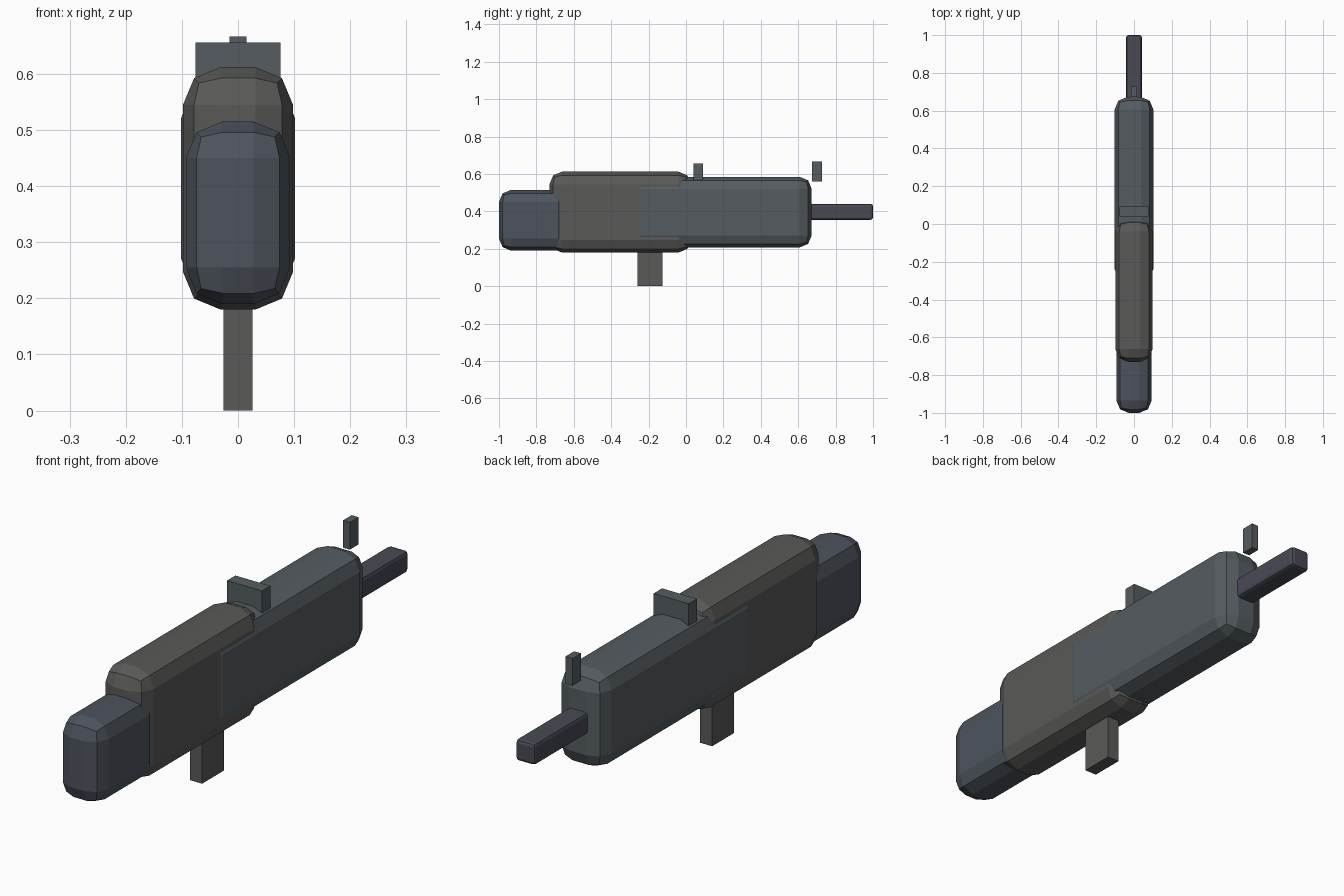
import bpy

if "Cube" in bpy.data.objects:
    bpy.data.objects.remove(bpy.data.objects["Cube"])

# Dark blue-grey and warm grey finishes
COLOURS = {
    "stock_grey": (0.075, 0.088, 0.11),
    "body_grey": (0.10, 0.10, 0.097),
    "fore_grey": (0.09, 0.107, 0.118),
    "barrel_grey": (0.065, 0.068, 0.088),
}
mats = {}
for name, rgb in COLOURS.items():
    mats[name] = bpy.data.materials.new(name)
    mats[name].diffuse_color = (*rgb, 1)


def block(name, half_x, y, z, mat, bevel=0.0):
    """Box centred on x, spanning y and z ranges, with optional rounded edges."""
    bpy.ops.mesh.primitive_cube_add(
        size=1, location=(0, (y[0] + y[1]) / 2, (z[0] + z[1]) / 2))
    ob = bpy.context.object
    ob.name = name
    ob.scale = (2 * half_x, y[1] - y[0], z[1] - z[0])
    bpy.ops.object.transform_apply(location=False, rotation=False, scale=True)
    ob.data.materials.append(mats[mat])
    if bevel:
        mod = ob.modifiers.new("rounded_edges", "BEVEL")
        mod.width = bevel
        mod.segments = 2
    return ob


# Main body, rear to front
block("stock", 0.093, (-1.0, -0.62), (0.19, 0.515), "stock_grey", 0.065)
block("receiver", 0.098, (-0.73, 0.027), (0.18, 0.612), "body_grey", 0.067)
block("handguard", 0.102, (-0.305, 0.672), (0.207, 0.585), "fore_grey", 0.065)
block("barrel", 0.042, (0.60, 1.0), (0.355, 0.44), "barrel_grey", 0.013)

# Grip below the receiver
block("grip", 0.026, (-0.26, -0.125), (0.0, 0.25), "body_grey")

# Sights on top
block("rear_sight", 0.076, (0.04, 0.092), (0.555, 0.656), "fore_grey")
block("front_sight", 0.015, (0.673, 0.727), (0.56, 0.667), "fore_grey")

for m in bpy.data.materials:
    if m.users and not m.is_grease_pencil:
        m.use_nodes = True
        m.node_tree.nodes["Principled BSDF"].inputs["Base Color"].default_value = m.diffuse_color
